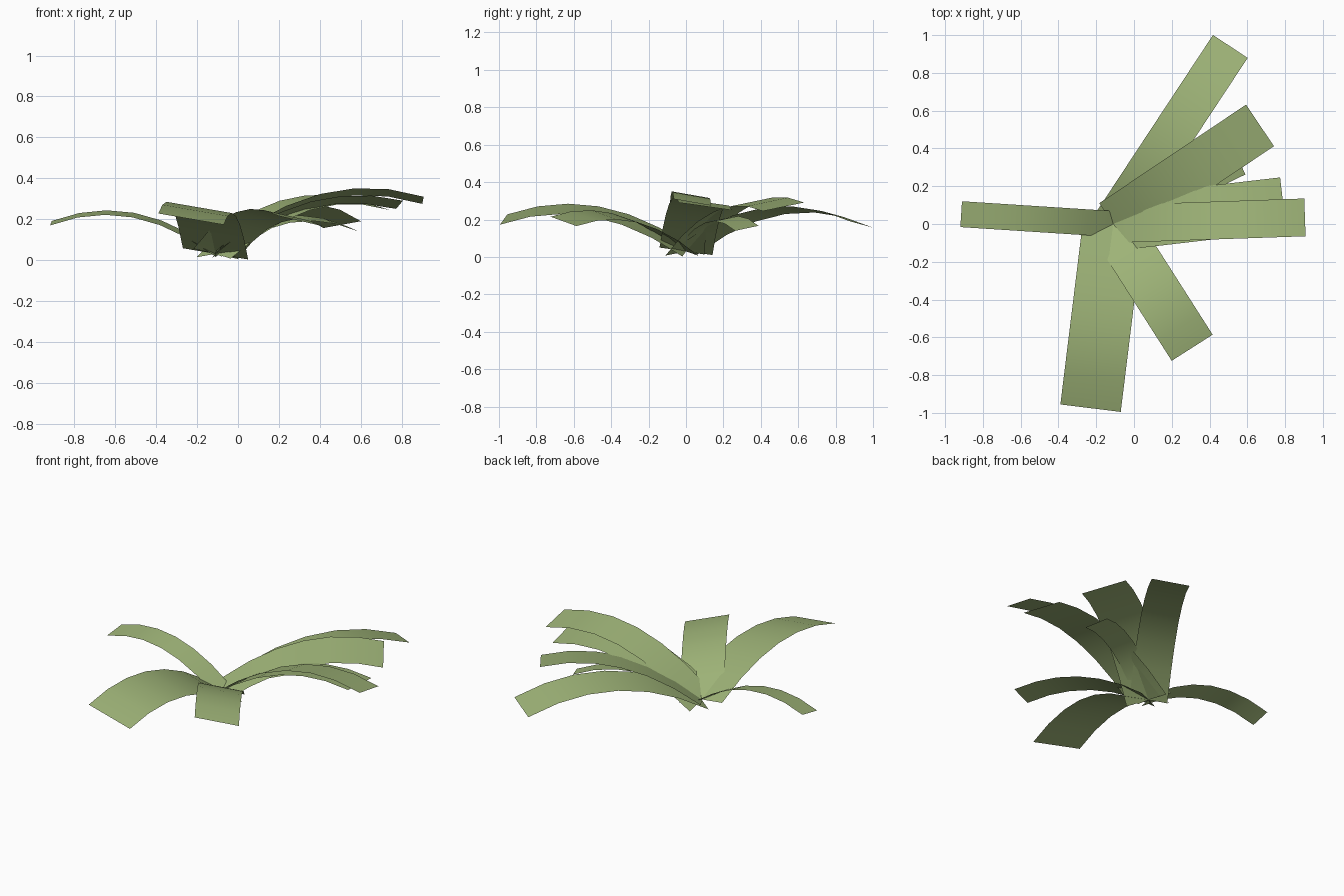
import bpy, math
from mathutils import Vector

if "Cube" in bpy.data.objects:
    bpy.data.objects.remove(bpy.data.objects["Cube"])

# One leaf green for the whole clump
green = bpy.data.materials.new("leaf_green")
green.diffuse_color = (0.34, 0.45, 0.185, 1)
green.use_nodes = True
green.node_tree.nodes["Principled BSDF"].inputs["Base Color"].default_value = green.diffuse_color

ROOT = Vector((-0.11, 0.0, 0.03))
SEGMENTS = 6


def blade(name, tip, width, peak, tip_z, tilt):
    """Flat strip on a drooping parabola; tilt is left edge height minus right."""
    run = Vector((tip[0] - ROOT.x, tip[1] - ROOT.y, 0))
    length = run.length
    out = run.normalized()
    side = Vector((-out.y, out.x, 0)) * width + Vector((0, 0, tilt))
    top_at = length / (1 + math.sqrt((peak - tip_z) / (peak - ROOT.z)))
    bend = (peak - ROOT.z) / top_at ** 2
    verts = []
    for i in range(SEGMENTS + 1):
        r = length * i / SEGMENTS
        p = ROOT + out * r
        p.z = peak - bend * (r - top_at) ** 2
        verts += [p + side / 2, p - side / 2]
    faces = [(2 * i, 2 * i + 1, 2 * i + 3, 2 * i + 2) for i in range(SEGMENTS)]
    mesh = bpy.data.meshes.new(name)
    mesh.from_pydata(verts, [], faces)
    mesh.materials.append(green)
    mesh.shade_smooth()
    obj = bpy.data.objects.new(name, mesh)
    bpy.context.collection.objects.link(obj)


# Blades fanned around the root: tip, width, peak height, tip height, tilt
blade("back_blade", (0.51, 0.94), 0.22, 0.255, 0.173, -0.033)
blade("back_right_blade", (0.667, 0.522), 0.265, 0.297, 0.268, 0.046)
blade("small_low_blade", (0.56, 0.325), 0.139, 0.205, 0.153, 0.027)
blade("wide_right_blade", (0.79, 0.105), 0.285, 0.297, 0.27, -0.04)
blade("high_right_blade", (0.905, 0.035), 0.20, 0.335, 0.292, -0.035)
blade("front_right_blade", (0.308, -0.655), 0.257, 0.225, 0.19, -0.05)
blade("front_blade", (-0.23, -0.975), 0.322, 0.257, 0.20, -0.055)
blade("left_blade", (-0.915, 0.052), 0.137, 0.232, 0.18, -0.022)
